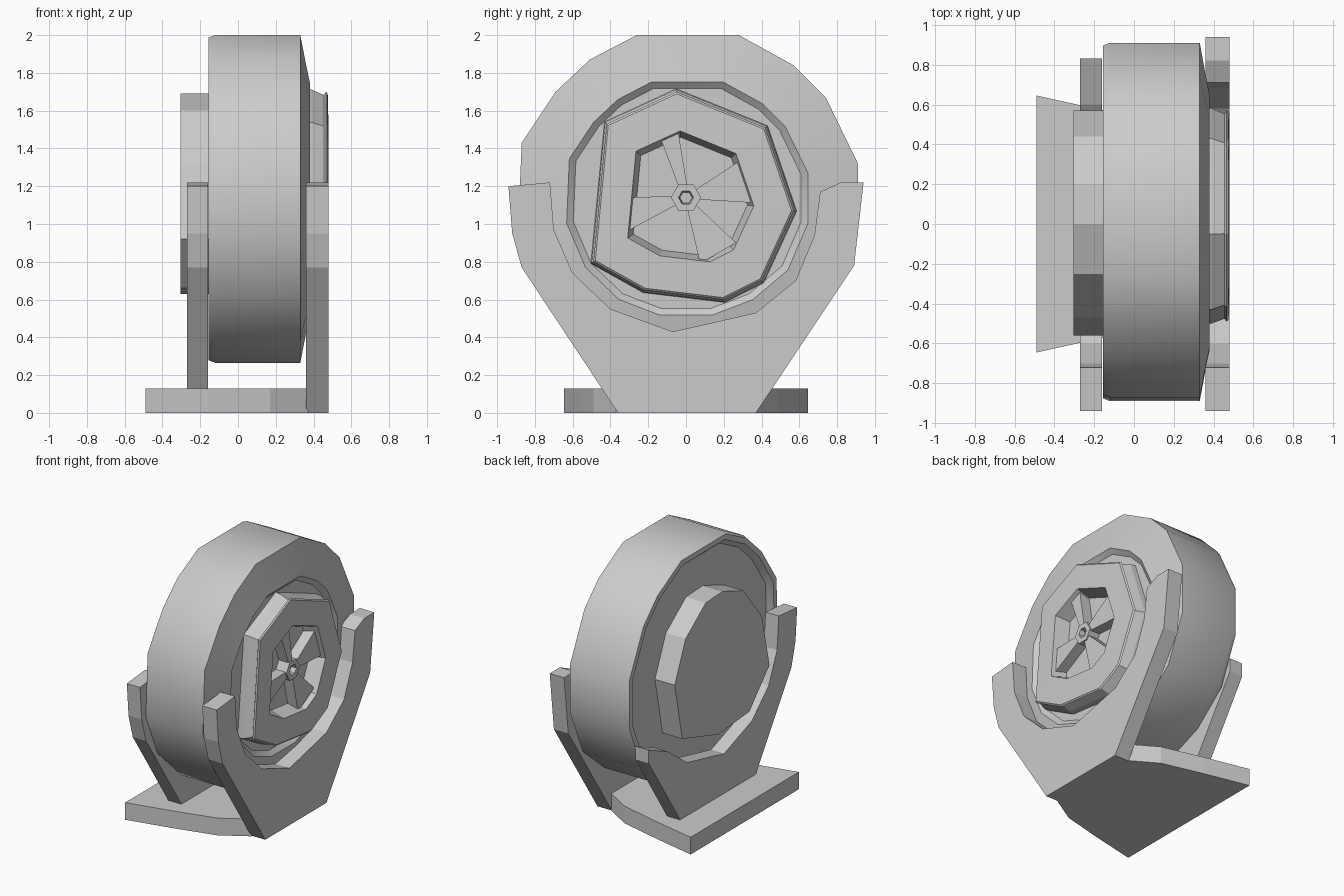
import bpy, bmesh, math
from math import cos, sin, radians

if "Cube" in bpy.data.objects:
    bpy.data.objects.remove(bpy.data.objects["Cube"])

GREY = (0.6, 0.6, 0.6, 1)
mat = bpy.data.materials.new("plain grey")
mat.use_nodes = True
mat.diffuse_color = GREY
mat.node_tree.nodes["Principled BSDF"].inputs["Base Color"].default_value = GREY

AXLE_Z = 1.14


def finish(name, bm, smooth=False):
    bmesh.ops.recalc_face_normals(bm, faces=bm.faces)
    me = bpy.data.meshes.new(name)
    bm.to_mesh(me)
    bm.free()
    me.materials.append(mat)
    ob = bpy.data.objects.new(name, me)
    bpy.context.collection.objects.link(ob)
    if smooth:
        bpy.ops.object.select_all(action='DESELECT')
        bpy.context.view_layer.objects.active = ob
        ob.select_set(True)
        bpy.ops.object.shade_smooth_by_angle(angle=radians(35))
    return ob


def loft(name, outline, stations, smooth=False):
    """Sweep a (y, z) outline about the axle through (x, scale) stations."""
    bm = bmesh.new()
    rings = [[bm.verts.new((x, y * s, AXLE_Z + (z - AXLE_Z) * s)) for y, z in outline]
             for x, s in stations]
    n = len(outline)
    for a, b in zip(rings, rings[1:]):
        for i in range(n):
            j = (i + 1) % n
            bm.faces.new((a[i], a[j], b[j], b[i]))
    bm.faces.new(rings[0])
    bm.faces.new(rings[-1])
    return finish(name, bm, smooth)


def slab(name, points, depth):
    """Extrude a planar outline along the given depth vector."""
    bm = bmesh.new()
    face = bm.faces.new([bm.verts.new(p) for p in points])
    out = bmesh.ops.extrude_face_region(bm, geom=[face], use_keep_orig=True)
    verts = [v for v in out["geom"] if isinstance(v, bmesh.types.BMVert)]
    bmesh.ops.translate(bm, verts=verts, vec=depth)
    return finish(name, bm)


def circle(radius, sides):
    return [(radius * cos(math.tau * i / sides), AXLE_Z + radius * sin(math.tau * i / sides))
            for i in range(sides)]


# Drum: smooth rim, grooved dome on one side, lipped face on the other
rim = [(0.28, 2), (0.57, 1.84), (0.74, 1.67), (0.91, 1.32), (0.91, 0.95), (0.76, 0.6),
       (0.5, 0.38), (0.2, 0.265), (-0.2, 0.265), (-0.5, 0.38), (-0.75, 0.62), (-0.89, 0.95),
       (-0.87, 1.43), (-0.69, 1.7), (-0.51, 1.87), (-0.26, 2)]
loft("drum", rim, [(-0.14, 0.3), (-0.14, 0.66), (-0.115, 0.9), (-0.155, 0.94), (-0.155, 0.985),
                   (-0.12, 1), (0.33, 1), (0.36, 0.82), (0.38, 0.71), (0.35, 0.67),
                   (0.35, 0.3)], smooth=True)

# Hub ring with a sunken centre
hub_outline = [(-0.42, 1.53), (-0.05, 1.7), (0.42, 1.51), (0.57, 1.07),
               (0.4, 0.7), (0.2, 0.6), (-0.22, 0.65), (-0.49, 0.8)]
loft("hub_ring", hub_outline, [(0.34, 1.03), (0.39, 1.02), (0.455, 0.97), (0.465, 1),
                               (0.475, 0.98), (0.48, 0.63), (0.37, 0.57)])

# Broad spokes and centre boss inside the ring
for k, (angle, spread) in enumerate(((15, 0.12), (105, 0.05), (195, 0.09), (300, 0.11))):
    a = radians(angle)
    pts = []
    for r, half in ((0.04, 0.02), (0.04, -0.02), (0.34, -spread), (0.34, spread)):
        pts.append((0.36, r * cos(a) - half * sin(a), AXLE_Z + r * sin(a) + half * cos(a)))
    slab("spoke_%d" % (k + 1), pts, (0.09, 0, 0))
loft("centre_boss", circle(0.08, 6), [(0.36, 1), (0.46, 1), (0.46, 0.5), (0.42, 0.4)])

# Flat cap on the opposite side
cap = [(0.2, 1.68), (0, 1.69), (-0.25, 1.6), (-0.47, 1.32), (-0.56, 0.92), (-0.32, 0.66),
       (0.05, 0.63), (0.48, 0.76), (0.57, 1.2), (0.44, 1.5)]
loft("rear_cap", cap, [(-0.1, 1), (-0.305, 1)])

# Cradle brackets: one whole, one with a short arm
foot = [(-0.36, 0), (0.37, 0), (0.89, 0.78)]
long_arm = [(0.94, 1.22), (0.82, 1.22), (0.71, 1.17), (0.68, 0.94), (0.58, 0.7)]
short_arm = [(0.83, 0.8), (0.6, 0.7)]
inner = [(0.37, 0.53), (-0.07, 0.43), (-0.4, 0.55), (-0.6, 0.74), (-0.7, 0.97), (-0.72, 1.22)]
outer = [(-0.94, 1.2), (-0.92, 0.95), (-0.87, 0.77)]
for name, x, width, arm in (("left_bracket", 0.36, 0.12, long_arm),
                            ("right_bracket", -0.27, 0.11, short_arm)):
    start = foot if arm is long_arm else foot[:2] + [(0.83, 0.7)]
    slab(name, [(x, y, z) for y, z in start + arm + inner + outer], (width, 0, 0))

# Base plate, tapering towards the whole bracket
half_base = [(-0.49, 0.645), (-0.15, 0.57), (0.17, 0.49), (0.37, 0.37)]
base = [(x, y, 0) for x, y in half_base] + [(x, -y, 0) for x, y in reversed(half_base)]
slab("base_plate", base, (0, 0, 0.13))
